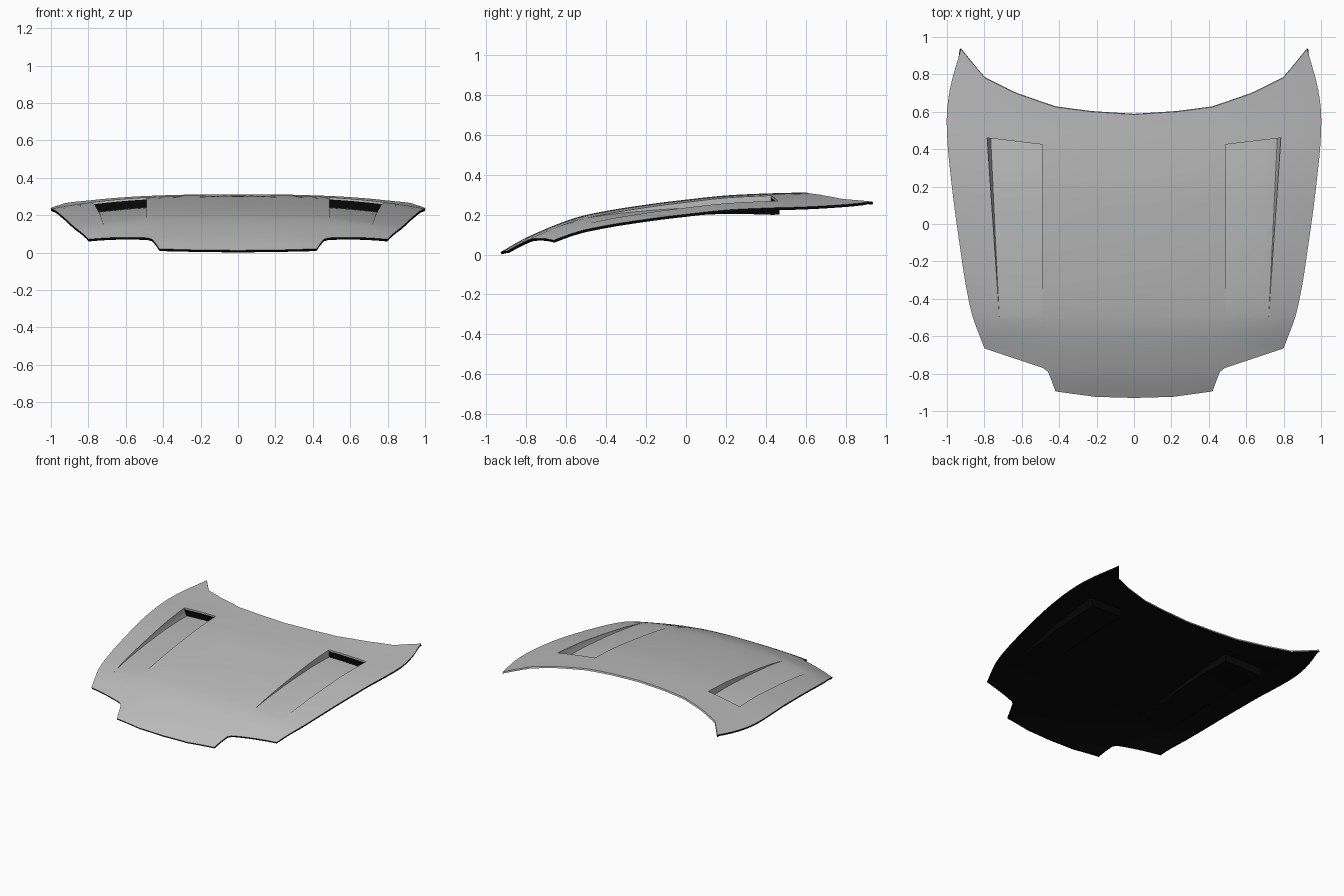
import bpy, bmesh
from mathutils import Vector

cube = bpy.data.objects.get("Cube")
if cube:
    bpy.data.objects.remove(cube, do_unlink=True)


def material(name, value):
    m = bpy.data.materials.new(name)
    m.use_nodes = True
    color = (value, value, value, 1)
    m.diffuse_color = color
    m.node_tree.nodes["Principled BSDF"].inputs["Base Color"].default_value = color
    return m


def linear(points, v):
    for (a, p), (b, q) in zip(points, points[1:]):
        if v <= b:
            return p + (q - p) * max(0, (v - a) / (b - a))
    return points[-1][1]


def smooth(points, v):
    """Hermite curve through the points, held constant past the ends."""
    v = min(max(v, points[0][0]), points[-1][0])

    def slope(i):
        a, b = points[max(i - 1, 0)], points[min(i + 1, len(points) - 1)]
        return (b[1] - a[1]) / (b[0] - a[0])
    for i in range(len(points) - 1):
        (a, p), (b, q) = points[i], points[i + 1]
        if v <= b:
            h = b - a
            t = (v - a) / h
            return (p * (1 + 2 * t) * (1 - t) ** 2 + q * t * t * (3 - 2 * t)
                    + h * slope(i) * t * (1 - t) ** 2 + h * slope(i + 1) * t * t * (t - 1))


# Outline and crown curves
HALF_WIDTH = [(-.665, .8), (-.45, .875), (0, .948), (.3, .985), (.45, .998),
              (.6, 1), (.75, .978), (.935, .925)]
FRONT = [(0, -.93), (.26, -.924), (.525, -.895), (.55, -.84), (.575, -.79),
         (.606, -.77), (1, -.665)]
BACK = [(0, .585), (.23, .6), (.42, .625), (.635, .697), (.82, .78), (.9, .85), (1, .935)]
CROWN = [(-.93, .012), (-.8, .085), (-.58, .176), (-.43, .213), (-.2, .25), (0, .275),
         (.2, .296), (.4, .306), (.6, .312), (.8, .324), (.935, .338)]
VENT_FRONT = -.5
VENT_INNER = .49
DEPTH = .058


def surface_z(x, y):
    s = abs(x) / smooth(HALF_WIDTH, y)
    return smooth(CROWN, y) - .073 * s ** 2.6


def outer_edge(y):
    return .72 + .065 * (y - VENT_FRONT) / .96


def back_edge(x):
    return .425 + .035 * (x - VENT_INNER) / .295


def vent_depth(y):
    return DEPTH * max(0, (y - VENT_FRONT) / .94) ** 1.1


# Half of the panel as a grid that follows the outline
bm = bmesh.new()
columns = sorted({round(i / 24, 3) for i in range(25)} | {p[0] for p in FRONT + BACK})
ROWS = 36
grid = []
for s in columns:
    line = []
    for j in range(ROWS + 1):
        f, b = linear(FRONT, s), linear(BACK, s)
        y = f + (b - f) * j / ROWS
        line.append(bm.verts.new((s * smooth(HALF_WIDTH, y), y, 0)))
    grid.append(line)
for a, b in zip(grid, grid[1:]):
    for j in range(ROWS):
        bm.faces.new((a[j], b[j], b[j + 1], a[j + 1]))

# Cut the borders of the vent into the grid
cuts = [((VENT_INNER, 0, 0), (1, 0, 0)),
        ((.72, VENT_FRONT, 0), (.96, -.065, 0)),
        ((VENT_INNER, .425, 0), (-.035, .295, 0)),
        ((0, VENT_FRONT, 0), (0, 1, 0))]
for co, no in cuts:
    bmesh.ops.bisect_plane(bm, geom=bm.verts[:] + bm.edges[:] + bm.faces[:],
                           dist=1e-5, plane_co=co, plane_no=Vector(no).normalized())
for v in bm.verts:
    v.co.z = surface_z(v.co.x, v.co.y)


def in_vent(f):
    c = f.calc_center_median()
    return (VENT_INNER < c.x < outer_edge(c.y)
            and VENT_FRONT < c.y < back_edge(c.x))


# Sink the vent in two steps: a thin lip, then the dark opening
region = [f for f in bm.faces if in_vent(f)]
for step, share in enumerate((.2, .8)):
    before = set(bm.faces)
    out = bmesh.ops.extrude_face_region(bm, geom=region)["geom"]
    stale = [f for f in region if f.is_valid]
    if stale:
        bmesh.ops.delete(bm, geom=stale, context='FACES')
    region = [g for g in out if isinstance(g, bmesh.types.BMFace)]
    for v in {v for f in region for v in f.verts}:
        d = vent_depth(v.co.y) * share
        v.co.z -= d
        if step and v.co.x > outer_edge(v.co.y) - .004:
            v.co.x -= d * .4
    if step:
        floor = set(region)
        for f in bm.faces:
            if f not in before and f not in floor:
                f.normal_update()
                if abs(f.normal.y) > .8:
                    f.material_index = 1
bmesh.ops.remove_doubles(bm, verts=bm.verts[:], dist=2e-4)

# Turned-down hem along the rear edge
rear = []
for e in bm.edges:
    if e.is_boundary and all(v.co.x > .001 or v.co.y > .5 for v in e.verts):
        if all(abs(v.co.y - linear(BACK, v.co.x / smooth(HALF_WIDTH, v.co.y))) < .002
               for v in e.verts):
            rear.append(e)
hem = bmesh.ops.extrude_edge_only(bm, edges=rear)["geom"]
for v in hem:
    if isinstance(v, bmesh.types.BMVert):
        v.co += Vector((0, .004, -.012))
bmesh.ops.recalc_face_normals(bm, faces=bm.faces[:])
if sum(f.normal.z for f in bm.faces) < 0:
    bmesh.ops.reverse_faces(bm, faces=bm.faces[:])

mesh = bpy.data.meshes.new("hood_panel")
bm.to_mesh(mesh)
bm.free()
hood = bpy.data.objects.new("hood_panel", mesh)
bpy.context.collection.objects.link(hood)
mesh.materials.append(material("silver_grey", .5))
mesh.materials.append(material("underside_black", .002))

# Mirror to the full width, then add the dark underside and rim
mirror = hood.modifiers.new("mirror", 'MIRROR')
mirror.use_clip = True
shell = hood.modifiers.new("shell", 'SOLIDIFY')
shell.thickness = .013
shell.offset = -1
shell.material_offset = 1
shell.material_offset_rim = 1
bpy.context.view_layer.objects.active = hood
hood.select_set(True)
for name in ("mirror", "shell"):
    bpy.ops.object.modifier_apply(modifier=name)
bpy.ops.object.shade_smooth_by_angle(angle=.5)
